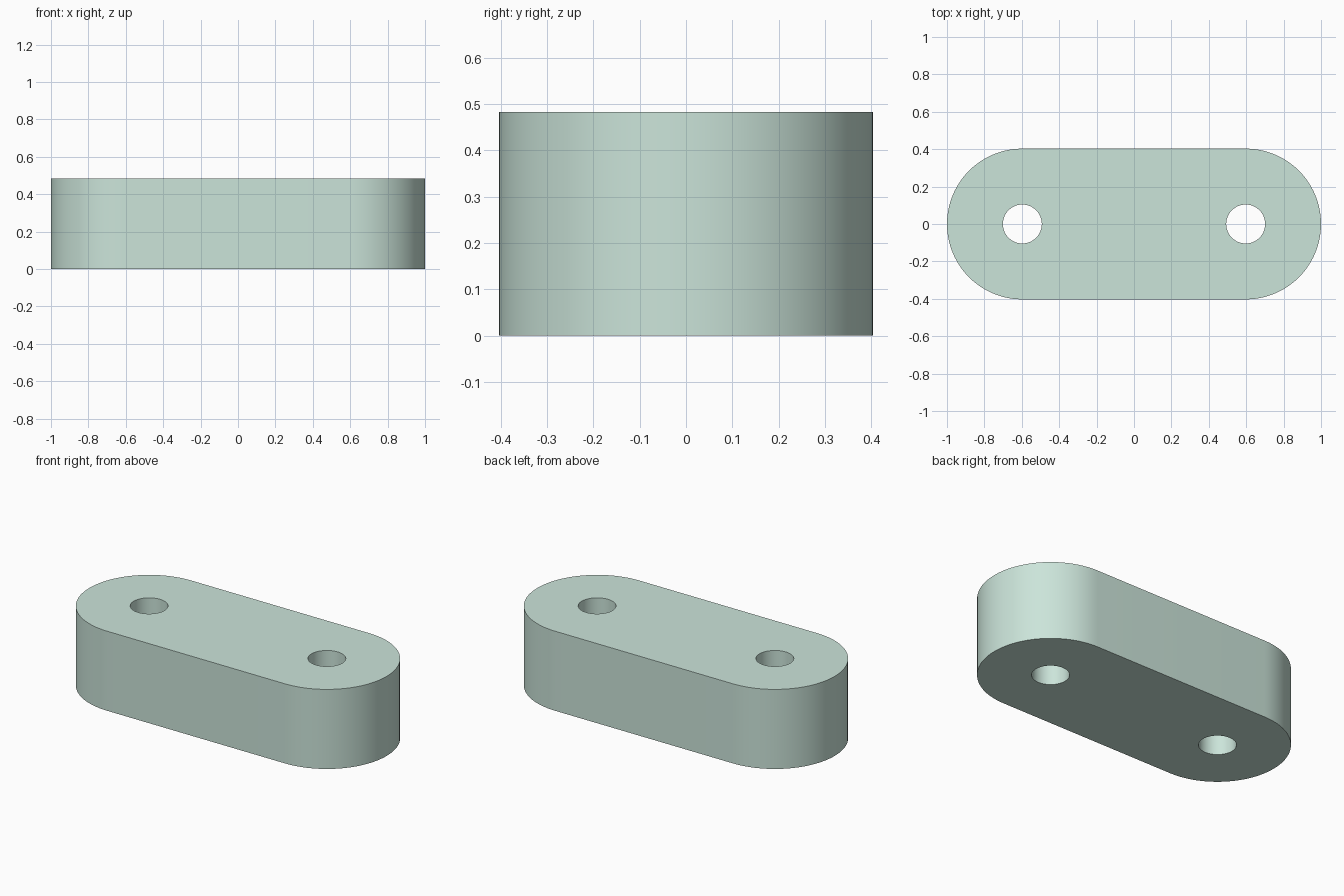
import bpy, bmesh
from math import pi, sin, cos, radians

if "Cube" in bpy.data.objects:
    bpy.data.objects.remove(bpy.data.objects["Cube"])

R, CX, H, HOLE = 0.403, 0.597, 0.483, 0.104
SEG = 48  # segments per rounded end

# Link plate: rounded-end outline extruded upward
outline = []
for side, start in ((1, -pi / 2), (-1, pi / 2)):
    for i in range(SEG + 1):
        a = start + pi * i / SEG
        outline.append((side * CX + R * cos(a), R * sin(a), 0))

bm = bmesh.new()
base = bm.faces.new([bm.verts.new(p) for p in outline])
top = bmesh.ops.extrude_face_region(bm, geom=[base], use_keep_orig=True)["geom"]
bmesh.ops.translate(bm, vec=(0, 0, H), verts=[v for v in top if isinstance(v, bmesh.types.BMVert)])
bmesh.ops.recalc_face_normals(bm, faces=bm.faces)
mesh = bpy.data.meshes.new("link_plate")
bm.to_mesh(mesh)
bm.free()
plate = bpy.data.objects.new("link_plate", mesh)
bpy.context.collection.objects.link(plate)

# Pin holes: one through each end
for side in (-1, 1):
    bpy.ops.mesh.primitive_cylinder_add(vertices=64, radius=HOLE, depth=H * 2,
                                        location=(side * CX, 0, H / 2))
    cutter = bpy.context.object
    cutter.name = "left_hole_cutter" if side < 0 else "right_hole_cutter"
    bpy.context.view_layer.objects.active = plate
    mod = plate.modifiers.new("pin_hole", 'BOOLEAN')
    mod.operation = 'DIFFERENCE'
    mod.solver = 'EXACT'
    mod.object = cutter
    bpy.ops.object.modifier_apply(modifier=mod.name)
    bpy.data.objects.remove(cutter)

# Smooth walls with sharp rims
bpy.ops.object.select_all(action='DESELECT')
plate.select_set(True)
bpy.context.view_layer.objects.active = plate
bpy.ops.object.shade_smooth_by_angle(angle=radians(30))

# Pale green finish
mat = bpy.data.materials.new("pale_green")
mat.diffuse_color = (0.60, 0.78, 0.70, 1)
mat.use_nodes = True
mat.node_tree.nodes["Principled BSDF"].inputs["Base Color"].default_value = mat.diffuse_color
plate.data.materials.clear()
plate.data.materials.append(mat)
